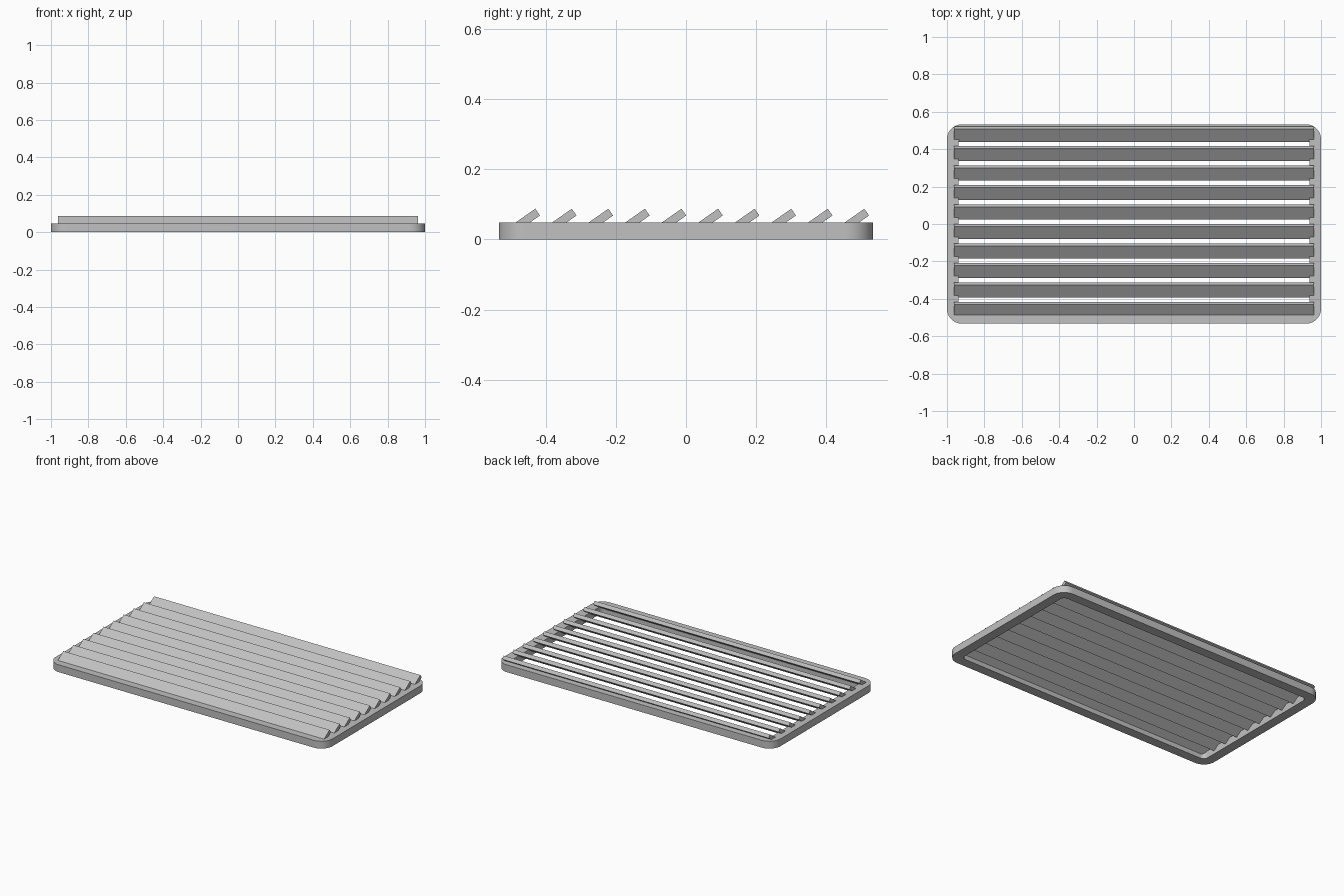
import bpy, bmesh, math
from mathutils import Matrix

cube = bpy.data.objects.get("Cube")
if cube:
    bpy.data.objects.remove(cube, do_unlink=True)

GREY = (0.53, 0.53, 0.53, 1)
mat = bpy.data.materials.new("light grey")
mat.use_nodes = True
mat.diffuse_color = GREY
mat.node_tree.nodes["Principled BSDF"].inputs["Base Color"].default_value = GREY

HALF_X, HALF_Y, HEIGHT, WALL = 1.0, 0.533, 0.048, 0.063
STEPS = 10


def add_object(name, bm):
    bmesh.ops.recalc_face_normals(bm, faces=bm.faces)
    mesh = bpy.data.meshes.new(name)
    bm.to_mesh(mesh)
    bm.free()
    mesh.materials.append(mat)
    obj = bpy.data.objects.new(name, mesh)
    bpy.context.collection.objects.link(obj)
    return obj


def rounded_loop(bm, hx, hy, radius, z):
    """Ring of vertices around a rounded rectangle."""
    verts = []
    for corner, (sx, sy) in enumerate([(1, 1), (-1, 1), (-1, -1), (1, -1)]):
        for i in range(STEPS + 1):
            a = math.pi / 2 * (corner + i / STEPS)
            verts.append(bm.verts.new((sx * (hx - radius) + radius * math.cos(a),
                                       sy * (hy - radius) + radius * math.sin(a), z)))
    return verts


# Rounded frame: four rings bridged into a closed band
bm = bmesh.new()
rings = [rounded_loop(bm, HALF_X - inset, HALF_Y - inset, radius, z)
         for inset, radius, z in [(0, 0.08, 0), (0, 0.08, HEIGHT),
                                  (WALL, 0.03, HEIGHT), (WALL, 0.03, 0)]]
for k, ring in enumerate(rings):
    nxt = rings[(k + 1) % 4]
    for i in range(len(ring)):
        j = (i + 1) % len(ring)
        bm.faces.new((ring[i], ring[j], nxt[j], nxt[i]))
frame = add_object("frame", bm)
bpy.ops.object.select_all(action='DESELECT')
frame.select_set(True)
bpy.context.view_layer.objects.active = frame
bpy.ops.object.shade_smooth_by_angle(angle=math.radians(30))

# Tilted slats, rising towards the back
COUNT, PITCH = 10, 0.1041
for n in range(COUNT):
    y = 0.012 + (n - (COUNT - 1) / 2) * PITCH
    bm = bmesh.new()
    place = (Matrix.Translation((0, y, 0.054))
             @ Matrix.Rotation(math.radians(35), 4, 'X')
             @ Matrix.Diagonal((1.924, 0.083, 0.0235, 1)))
    bmesh.ops.create_cube(bm, size=1, matrix=place)
    add_object(f"slat_{n + 1}", bm)
